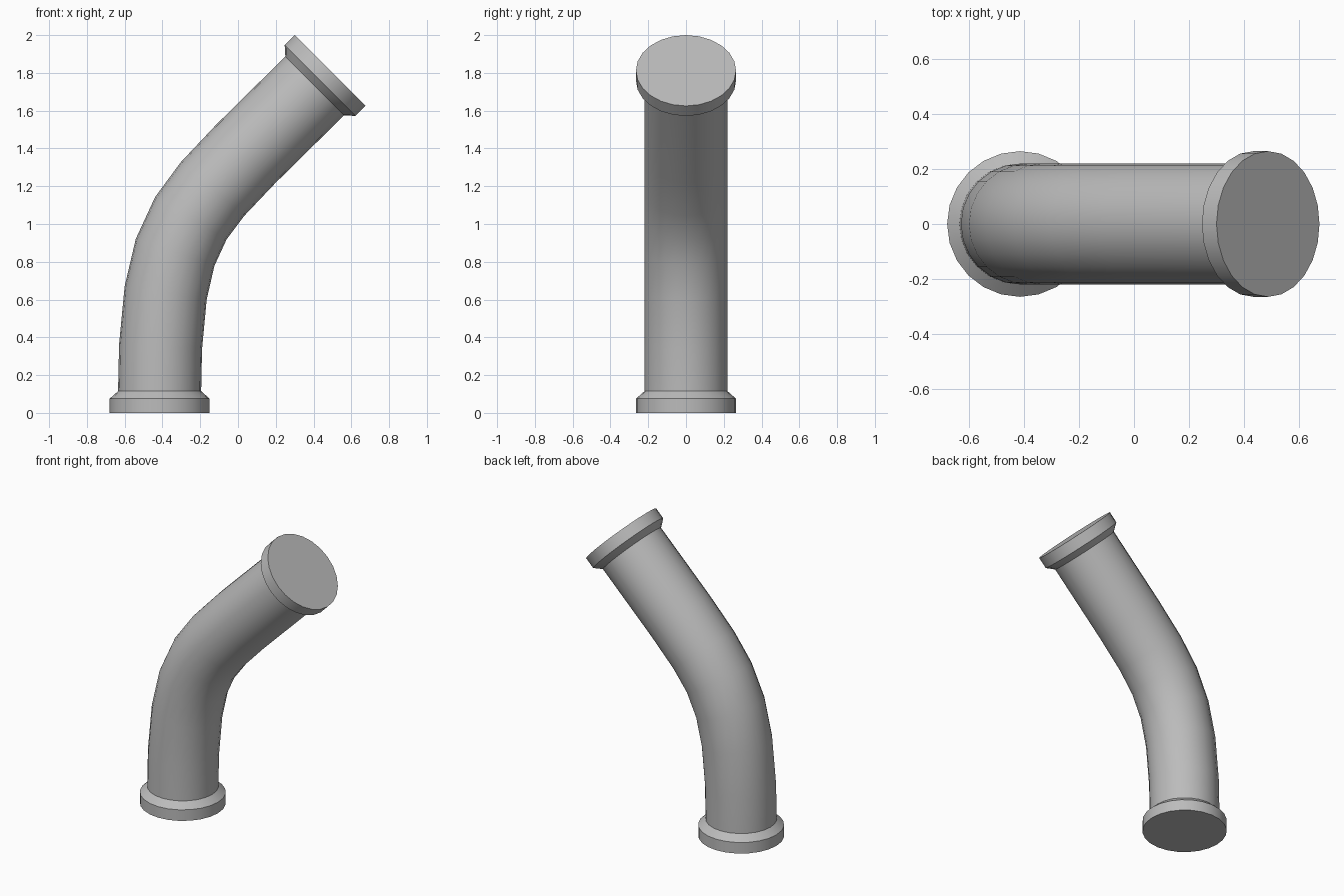
import bpy, bmesh, math
from mathutils import Vector

cube = bpy.data.objects.get("Cube")
if cube:
    bpy.data.objects.remove(cube, do_unlink=True)

SIDES = 24
PIPE_R, FLANGE_R = 0.22, 0.265
RIM, COLLAR = 0.075, 0.115      # flange rim height, end of its bevel

grey = bpy.data.materials.new("pipe grey")
grey.use_nodes = True
colour = (0.5, 0.5, 0.5, 1)
grey.diffuse_color = colour
grey.node_tree.nodes["Principled BSDF"].inputs["Base Color"].default_value = colour


def sweep(name, stations, cap_start=False):
    """Skin round rings given as (centre, direction, radius)."""
    bm = bmesh.new()
    rings = []
    for centre, direction, radius in stations:
        t = direction.normalized()
        across, side = Vector((t.z, 0, -t.x)), Vector((0, 1, 0))
        ring = []
        for i in range(SIDES):
            a = math.tau * i / SIDES
            offset = across * math.cos(a) + side * math.sin(a)
            ring.append(bm.verts.new(centre + offset * radius))
        rings.append(ring)
    for low, high in zip(rings, rings[1:]):
        for i in range(SIDES):
            j = (i + 1) % SIDES
            bm.faces.new((low[i], low[j], high[j], high[i]))
    if cap_start:
        bm.faces.new(rings[0][::-1])
    mesh = bpy.data.meshes.new(name)
    bm.to_mesh(mesh)
    bm.free()
    mesh.materials.append(grey)
    obj = bpy.data.objects.new(name, mesh)
    bpy.context.collection.objects.link(obj)
    bpy.ops.object.select_all(action="DESELECT")
    obj.select_set(True)
    bpy.context.view_layer.objects.active = obj
    bpy.ops.object.shade_smooth_by_angle(angle=math.radians(30))


# End faces and the directions pointing into the pipe
base, up = Vector((-0.415, 0, 0)), Vector((0, 0, 1))
tip, back = Vector((0.4875, 0, 1.8125)), Vector((-1, 0, -1)).normalized()

# Bevelled end flanges
for name, end, inward in (("base_flange", base, up), ("top_flange", tip, back)):
    sweep(name, [(end, inward, FLANGE_R),
                 (end + inward * RIM, inward, FLANGE_R),
                 (end + inward * COLLAR, inward, PIPE_R)], cap_start=True)

# Bent pipe along its centre line
bend = [(-0.41, 0.35), (-0.383, 0.635), (-0.333, 0.85),
        (-0.25, 1.03), (-0.135, 1.185), (0.04, 1.37)]
path = [base + up * COLLAR] + [Vector((x, 0, z)) for x, z in bend] + [tip + back * COLLAR]
directions = [up]
for before, here, after in zip(path, path[1:], path[2:]):
    directions.append((here - before).normalized() + (after - here).normalized())
directions.append(-back)
sweep("bent_pipe", [(p, d, PIPE_R) for p, d in zip(path, directions)])
